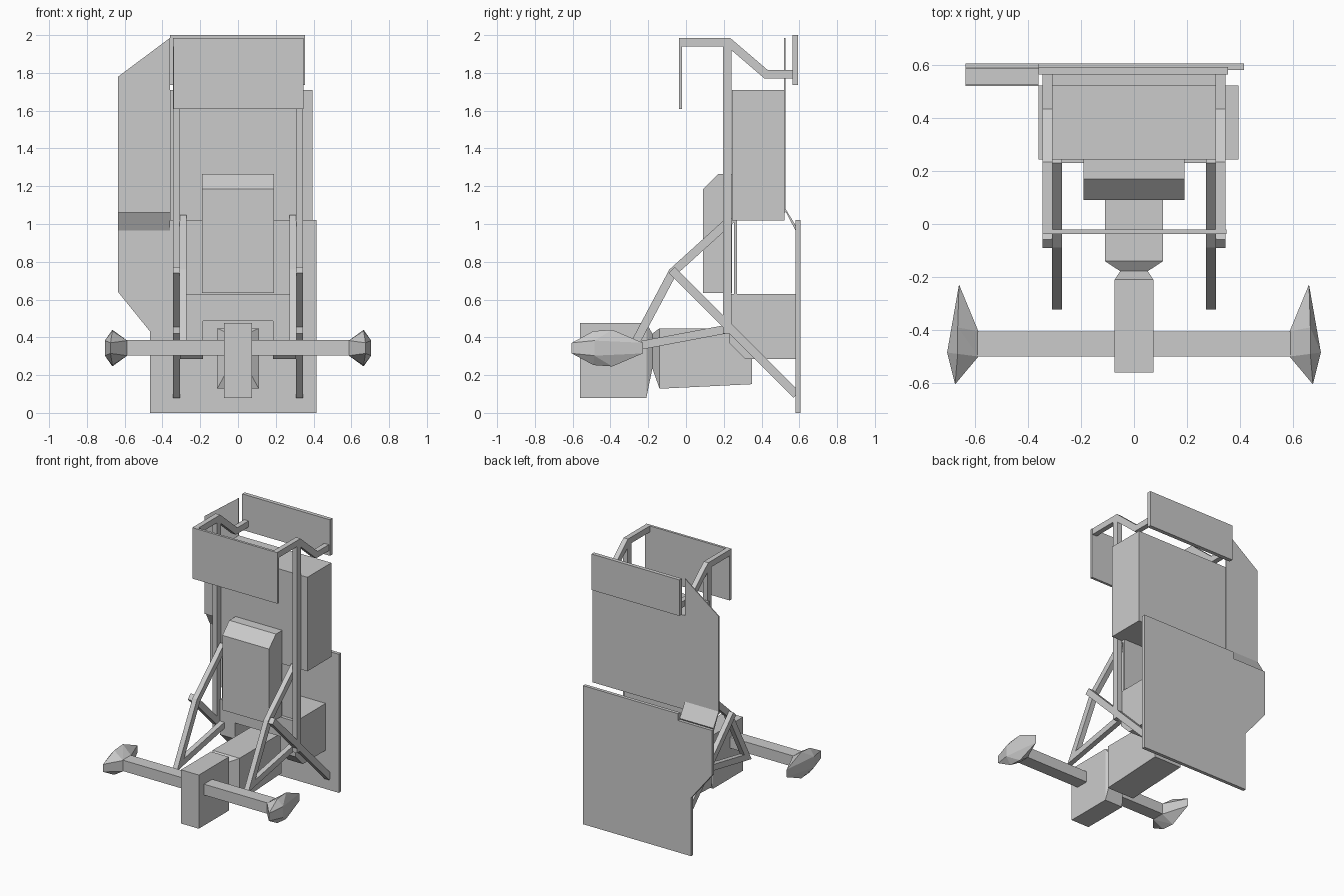
import bpy, bmesh
from mathutils import Vector

if "Cube" in bpy.data.objects:
    bpy.data.objects.remove(bpy.data.objects["Cube"])


def finish(name, bm, mirror=False):
    bmesh.ops.recalc_face_normals(bm, faces=bm.faces[:])
    me = bpy.data.meshes.new(name)
    bm.to_mesh(me)
    bm.free()
    ob = bpy.data.objects.new(name, me)
    bpy.context.collection.objects.link(ob)
    if mirror:
        ob.modifiers.new("Mirror", 'MIRROR')
    return ob


def extrude(name, pts, lo, hi, axis='x', mirror=False):
    """Prism: (y, z) outline along x, or (x, z) outline along y."""
    bm = bmesh.new()
    place = (lambda a, b, t: (t, a, b)) if axis == 'x' else (lambda a, b, t: (a, t, b))
    r0 = [bm.verts.new(place(a, b, lo)) for a, b in pts]
    r1 = [bm.verts.new(place(a, b, hi)) for a, b in pts]
    bm.faces.new(r0)
    bm.faces.new(r1)
    n = len(pts)
    for i in range(n):
        j = (i + 1) % n
        bm.faces.new((r0[i], r0[j], r1[j], r1[i]))
    return finish(name, bm, mirror)


def box(name, x0, x1, y0, y1, z0, z1, mirror=False):
    return extrude(name, [(y0, z0), (y1, z0), (y1, z1), (y0, z1)], x0, x1, 'x', mirror)


def bar(name, path, x0, x1, width=0.045):
    """Mitred flat-sided bar following a (y, z) path, mirrored to both sides."""
    p = [Vector(q) for q in path]
    dirs = [(b - a).normalized() for a, b in zip(p, p[1:])]
    left, right = [], []
    for i, q in enumerate(p):
        d0, d1 = dirs[max(i - 1, 0)], dirs[min(i, len(dirs) - 1)]
        n0, n1 = Vector((-d0.y, d0.x)), Vector((-d1.y, d1.x))
        m = (n0 + n1).normalized()
        off = m * (width / 2 / m.dot(n0))
        left.append(q + off)
        right.append(q - off)
    return extrude(name, left + right[::-1], x0, x1, 'x', True)


def loft(name, sections):
    """Rectangular sections (y, half width, z0, z1) joined along y."""
    bm = bmesh.new()
    rings = [[bm.verts.new(c) for c in ((-w, y, a), (w, y, a), (w, y, b), (-w, y, b))]
             for y, w, a, b in sections]
    bm.faces.new(rings[0])
    bm.faces.new(rings[-1])
    for r, s in zip(rings, rings[1:]):
        for i in range(4):
            j = (i + 1) % 4
            bm.faces.new((r[i], r[j], s[j], s[i]))
    return finish(name, bm)


# Rear plates and folded side sheet
extrude("lower_back_plate",
        [(-0.465, 0), (0.415, 0), (0.415, 1.02), (-0.36, 1.02), (-0.36, 0.97),
         (-0.635, 0.97), (-0.635, 0.64), (-0.465, 0.43)], 0.58, 0.605, 'y')
extrude("upper_side_sheet",
        [(-0.36, 1.06), (-0.36, 1.985), (-0.635, 1.78), (-0.635, 1.06)], 0.52, 0.527, 'y')
extrude("side_sheet_fold",
        [(0.52, 1.08), (0.527, 1.08), (0.588, 0.98), (0.58, 0.965)], -0.635, -0.36)
box("top_back_plate", -0.36, 0.355, 0.563, 0.592, 1.735, 2.0)

# Main housing and front housing
box("main_housing", -0.36, 0.395, 0.243, 0.522, 1.018, 1.71)
extrude("front_housing",
        [(0.09, 0.635), (0.243, 0.635), (0.243, 1.265), (0.17, 1.265), (0.09, 1.185)],
        -0.19, 0.19)
box("inner_sheet", -0.31, 0.31, 0.255, 0.27, 0.63, 1.018)

# Lower housing with a tunnel through the middle
lower = extrude("lower_housing",
                [(0.23, 0.63), (0.58, 0.63), (0.58, 0.285), (0.315, 0.285), (0.23, 0.37)],
                -0.308, 0.308)
cutter = box("tunnel_cutter", -0.185, 0.185, 0.1, 0.7, 0.1, 0.487)
cutter.hide_render = True
cutter.hide_viewport = True
cut = lower.modifiers.new("Tunnel", 'BOOLEAN')
cut.operation = 'DIFFERENCE'
cut.object = cutter
cut.solver = 'EXACT'
bpy.context.view_layer.update()
evaluated = lower.evaluated_get(bpy.context.evaluated_depsgraph_get())
mesh = bpy.data.meshes.new_from_object(evaluated)
lower.modifiers.clear()
lower.data = mesh
bpy.data.objects.remove(cutter)

# Frame: posts, roof arms, braces
box("post", 0.308, 0.345, 0.195, 0.24, 0.42, 1.945, True)
bar("roof_arm", [(-0.035, 1.963), (0.225, 1.963), (0.425, 1.792), (0.565, 1.792)],
    0.308, 0.345)
box("front_visor", -0.342, 0.348, -0.038, -0.02, 1.61, 1.985)
bar("support_loop", [(0.245, 1.03), (-0.07, 0.745), (-0.28, 0.35), (0.25, 0.45)],
    0.272, 0.309)
bar("rear_brace", [(-0.075, 0.757), (0.585, 0.095)], 0.308, 0.345)

# Central body with a narrow waist
loft("front_body", [(-0.56, 0.073, 0.08, 0.475), (-0.21, 0.073, 0.08, 0.475),
                    (-0.178, 0.052, 0.235, 0.42), (-0.14, 0.11, 0.128, 0.448),
                    (0.35, 0.11, 0.152, 0.448)])

# Cross axle and faceted end pods
box("cross_axle", -0.6, 0.6, -0.5, -0.405, 0.305, 0.385)
bm = bmesh.new()
for x, y, dz in ((0.587, -0.5, 0.04), (0.587, -0.405, 0.04), (0.675, -0.605, 0.028),
                 (0.66, -0.228, 0.028), (0.665, -0.49, 0.09), (0.665, -0.39, 0.097),
                 (0.705, -0.485, 0.04)):
    for s in (-1, 1):
        bm.verts.new((x, y, 0.343 + s * dz))
bmesh.ops.convex_hull(bm, input=bm.verts[:])
finish("end_pod", bm, True)
